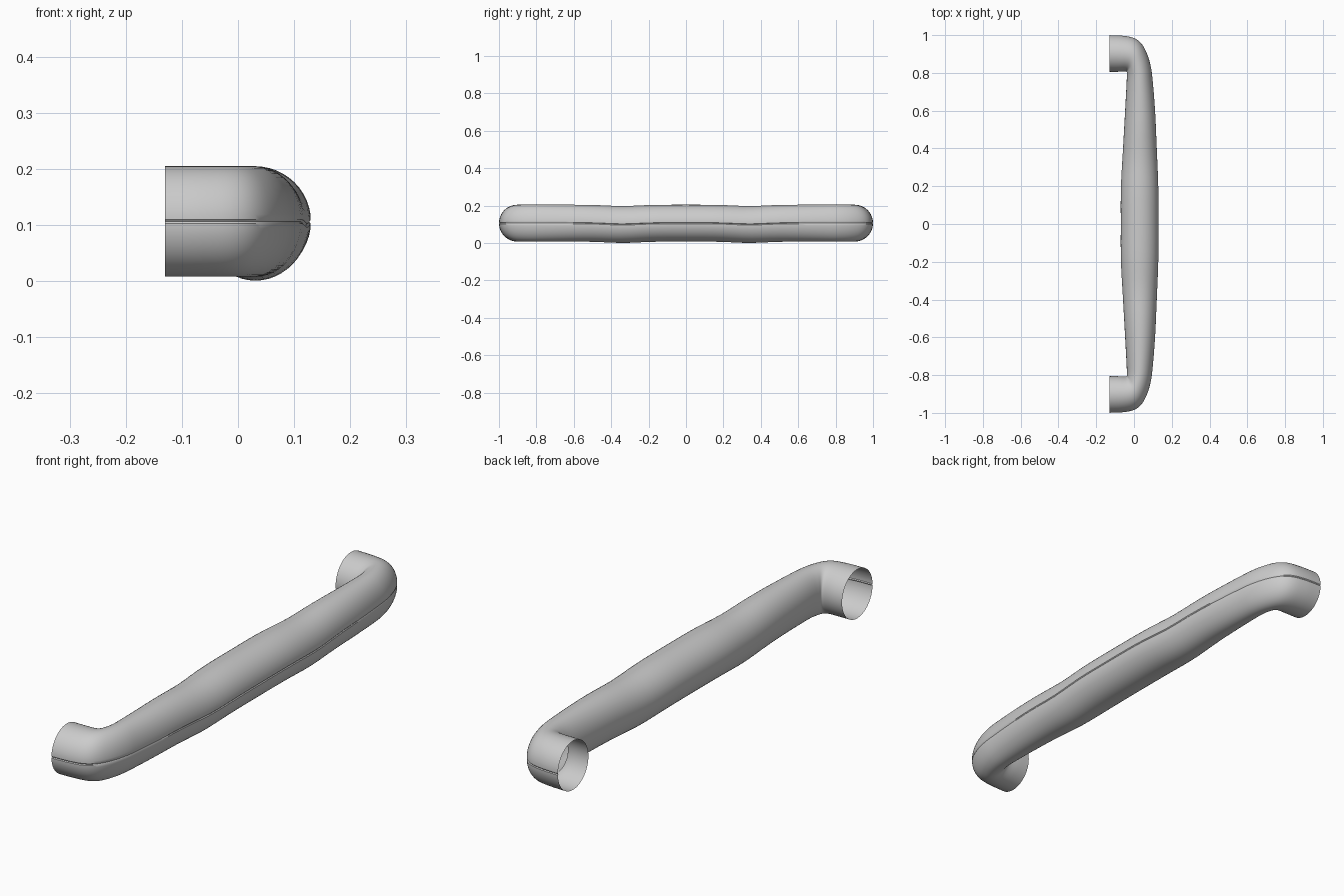
import bpy, bmesh, math
from mathutils import Vector

cube = bpy.data.objects.get("Cube")
if cube:
    bpy.data.objects.remove(cube, do_unlink=True)

# Satin grey metal
metal = bpy.data.materials.new("grey metal")
metal.use_nodes = True
grey = (0.6, 0.6, 0.6, 1)
metal.diffuse_color = grey
metal.node_tree.nodes["Principled BSDF"].inputs["Base Color"].default_value = grey

# Handle plan: outer x, outer y, inner x, inner y, from the open end to the middle
half = [(-.13, 1, -.13, .806), (-.06, .997, -.085, .806), (0, .985, -.05, .808),
        (.04, .955, -.039, .806), (.07, .9, -.038, .795), (.09, .83, -.038, .775),
        (.1, .75, -.04, .73), (.112, .6, -.047, .6), (.121, .4, -.058, .4),
        (.129, .2, -.069, .2), (.13, 0, -.07, 0)]
plan = [Vector(p) for p in half]
plan += [Vector((a, -b, c, -d)) for a, b, c, d in reversed(half[:-1])]


def smooth_path(pts, steps):
    """Catmull-Rom curve through the points."""
    out = []
    for i in range(len(pts) - 1):
        p, q = pts[i], pts[i + 1]
        before = pts[i - 1] if i else p * 2 - q
        after = pts[i + 2] if i + 2 < len(pts) else q * 2 - p
        for s in range(steps):
            t = s / steps
            out.append(.5 * (2 * p + (q - before) * t
                             + (2 * before - 5 * p + 4 * q - after) * t ** 2
                             + (3 * p - before - 3 * q + after) * t ** 3))
    return out + [pts[-1]]


# Round section with a fine seam groove along the outer side
SIDES = 48
section = [(0, .965), (.035, .995)]
section += [(i * math.tau / SIDES, 1) for i in range(1, SIDES)]
section += [(math.tau - .035, .995)]

bm = bmesh.new()
rings = []
for ox, oy, ix, iy in smooth_path(plan, 4):
    outer, inner = Vector((ox, oy, 0)), Vector((ix, iy, 0))
    centre, arm = (outer + inner) / 2, (outer - inner) / 2
    # Gentle sag on each side of the grip
    sag = .007 * math.exp(-((abs(centre.y) - .34) / .12) ** 2)
    centre.z = .106 - sag
    rings.append([bm.verts.new(centre + arm * math.cos(a) * r
                               + Vector((0, 0, .0985 * math.sin(a) * r)))
                  for a, r in section])
for a, b in zip(rings, rings[1:]):
    for i in range(len(a)):
        j = (i + 1) % len(a)
        bm.faces.new((a[i], a[j], b[j], b[i]))
bmesh.ops.recalc_face_normals(bm, faces=bm.faces)

mesh = bpy.data.meshes.new("handle_tube")
bm.to_mesh(mesh)
bm.free()
mesh.materials.append(metal)
handle = bpy.data.objects.new("handle_tube", mesh)
bpy.context.collection.objects.link(handle)
bpy.context.view_layer.objects.active = handle
handle.select_set(True)
bpy.ops.object.shade_smooth_by_angle(angle=math.radians(35))
